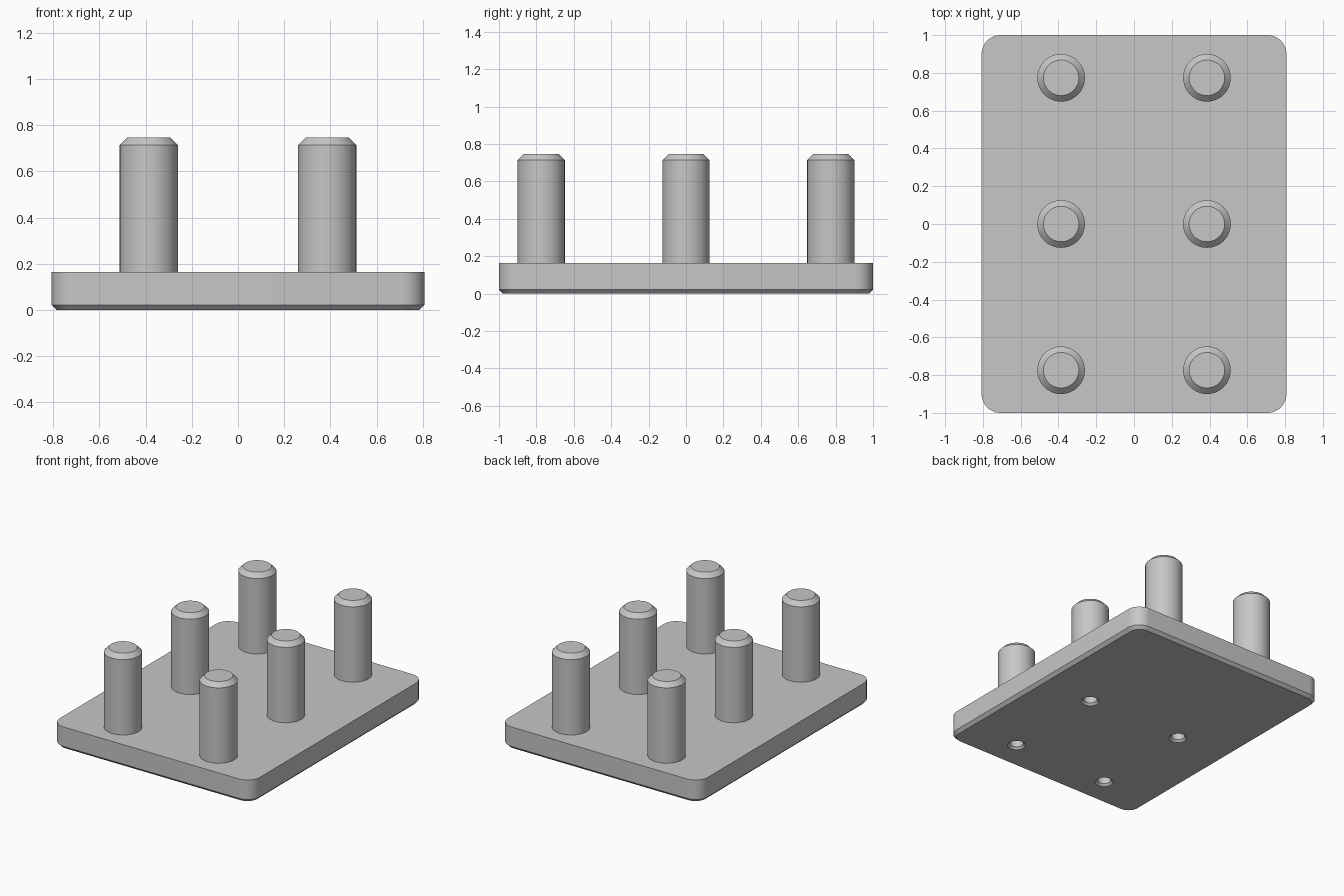
import bpy, bmesh, math

if "Cube" in bpy.data.objects:
    bpy.data.objects.remove(bpy.data.objects["Cube"])

HALF_X, HALF_Y, PLATE_TOP = 0.807, 1.0, 0.164
PEG_X, PEG_Y = 0.386, 0.774

grey = bpy.data.materials.new("plain grey")
grey.diffuse_color = (0.57, 0.57, 0.57, 1)
grey.use_nodes = True
grey.node_tree.nodes["Principled BSDF"].inputs["Base Color"].default_value = grey.diffuse_color


def make_object(name, rings, cap_bottom=True, location=(0, 0, 0)):
    """Skin a stack of matching point rings and cap the ends."""
    bm = bmesh.new()
    loops = [[bm.verts.new(p) for p in ring] for ring in rings]
    n = len(loops[0])
    for low, high in zip(loops, loops[1:]):
        for i in range(n):
            j = (i + 1) % n
            bm.faces.new((low[i], low[j], high[j], high[i]))
    bm.faces.new(loops[-1])
    if cap_bottom:
        bm.faces.new(loops[0][::-1])
    mesh = bpy.data.meshes.new(name)
    bm.to_mesh(mesh)
    bm.free()
    mesh.materials.append(grey)
    obj = bpy.data.objects.new(name, mesh)
    obj.location = location
    bpy.context.collection.objects.link(obj)
    return obj


def circle(radius, z, sides=48):
    return [(radius * math.cos(2 * math.pi * i / sides),
             radius * math.sin(2 * math.pi * i / sides), z) for i in range(sides)]


def rounded_rect(inset, z, radius=0.1, steps=12):
    points = []
    for corner, (sx, sy) in enumerate(((1, 1), (-1, 1), (-1, -1), (1, -1))):
        for i in range(steps + 1):
            a = math.pi / 2 * (corner + i / steps)
            r = radius - inset
            points.append((sx * (HALF_X - radius) + r * math.cos(a),
                           sy * (HALF_Y - radius) + r * math.sin(a), z))
    return points


def smooth(obj):
    bpy.ops.object.select_all(action='DESELECT')
    obj.select_set(True)
    bpy.context.view_layer.objects.active = obj
    bpy.ops.object.shade_smooth_by_angle(angle=math.radians(30))


# Base plate with rounded corners and a chamfered underside
plate = make_object("base_plate", [rounded_rect(0.022, 0), rounded_rect(0, 0.022),
                                   rounded_rect(0, PLATE_TOP)])

# Blind chamfered holes under the middle and front pegs
for x in (-PEG_X, PEG_X):
    for y in (-PEG_Y, 0):
        cutter = make_object("hole_cutter", [circle(0.071, -0.01), circle(0.046, 0.015),
                                             circle(0.046, 0.13)], location=(x, y, 0))
        cutter.hide_render = True
        cutter.hide_viewport = True
        cut = plate.modifiers.new("hole", 'BOOLEAN')
        cut.operation = 'DIFFERENCE'
        cut.solver = 'EXACT'
        cut.object = cutter

# Bake the cuts, then remove the cutters
bpy.context.view_layer.update()
graph = bpy.context.evaluated_depsgraph_get()
cut_mesh = bpy.data.meshes.new_from_object(plate.evaluated_get(graph))
plate.modifiers.clear()
plate.data = cut_mesh
for obj in [o for o in bpy.data.objects if o.name.startswith("hole_cutter")]:
    bpy.data.objects.remove(obj)
smooth(plate)

# Six pegs with chamfered tops
for x in (-PEG_X, PEG_X):
    for y in (-PEG_Y, 0, PEG_Y):
        peg = make_object("peg", [circle(0.126, PLATE_TOP), circle(0.126, 0.714),
                                  circle(0.094, 0.746)], cap_bottom=False, location=(x, y, 0))
        smooth(peg)
